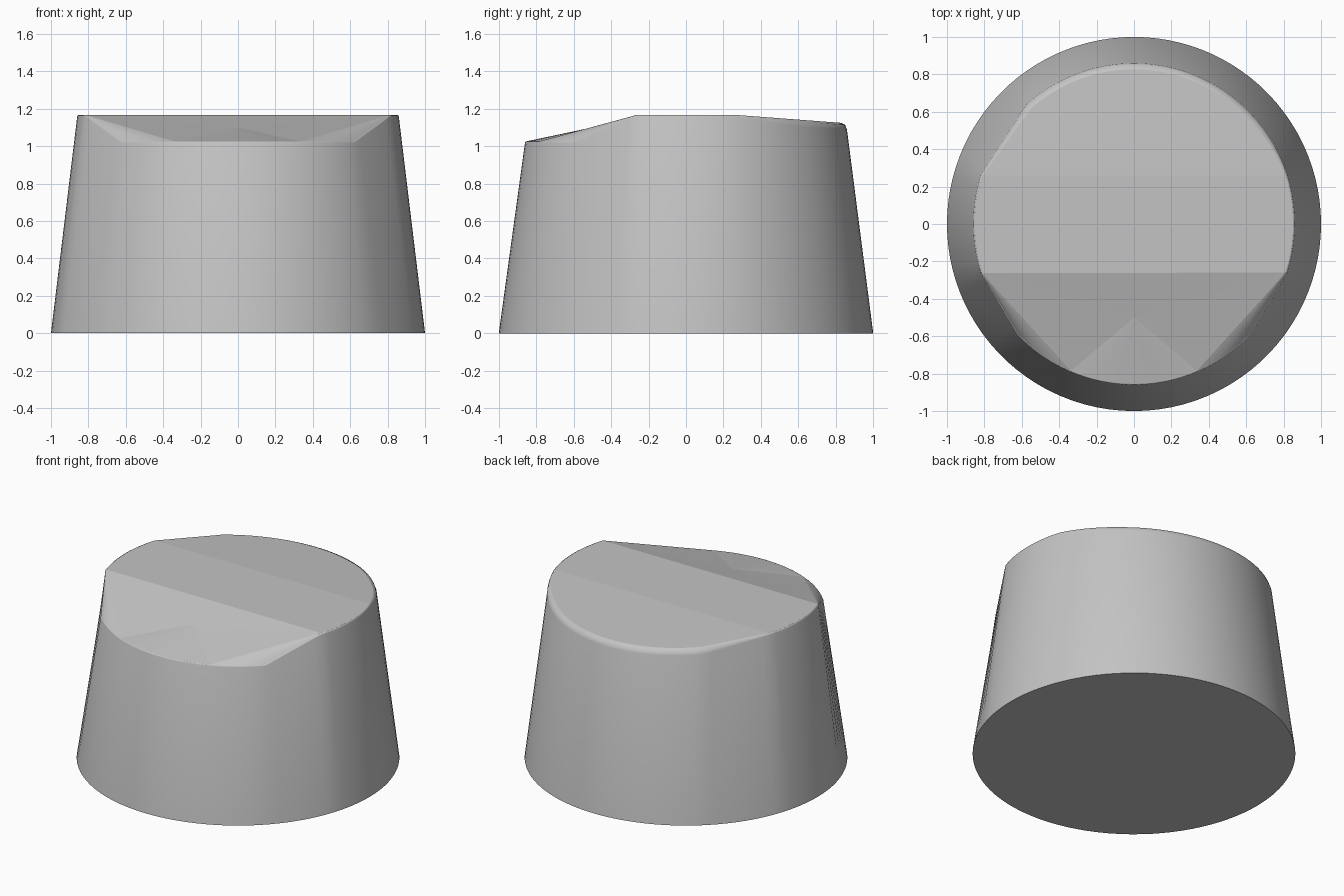
import bpy, bmesh, math

cube = bpy.data.objects.get("Cube")
if cube:
    bpy.data.objects.remove(cube, do_unlink=True)

TOP_R, TOP_Z, RIDGE_Y = 0.86, 1.167, 0.26
FRONT_Z, SIDE, CUT = 1.025, 17.8, 43.5


def polar(deg, r):
    a = math.radians(deg)
    return r * math.cos(a), r * math.sin(a)


def back_z(y):
    return TOP_Z - 0.075 * max(0, y - RIDGE_Y)


# Outline segments: start angle, end angle, steps, kind, straight edge
segments = [
    (-SIDE, SIDE, 10, "side", False),
    (SIDE, 48, 8, "back", False),
    (48, 132, 24, "back", False),
    (132, 180 - SIDE, 8, "back", True),
    (180 - SIDE, 180 + SIDE, 10, "side", False),
    (180 + SIDE, 180 + CUT, 7, "facet_down", True),
    (180 + CUT, 360 - CUT, 24, "front", False),
    (360 - CUT, 360 - SIDE, 7, "facet_up", True),
]

bm = bmesh.new()
base, rim, bend, inner = [], [], [], []
starts = []
for a0, a1, steps, kind, straight in segments:
    starts.append(len(base))
    p0, p1 = polar(a0, TOP_R), polar(a1, TOP_R)
    for i in range(steps):
        t = i / steps
        deg = a0 + (a1 - a0) * t
        x, y = polar(deg, TOP_R)
        if straight:
            x, y = (p0[k] + (p1[k] - p0[k]) * t for k in (0, 1))
        # Rim rounding is widest along the back
        d = 0.01
        if kind == "back":
            d += 0.028 * min(1, max(0, y - RIDGE_Y) / 0.35)
        elif kind != "side":
            d = 0.006
        z = {"side": TOP_Z, "back": back_z(y * (1 - d)), "front": FRONT_Z,
             "facet_down": TOP_Z + (FRONT_Z - TOP_Z) * t,
             "facet_up": FRONT_Z + (TOP_Z - FRONT_Z) * t}[kind]
        base.append(bm.verts.new((*polar(deg, 1), 0)))
        rim.append(bm.verts.new((x, y, z - d)))
        s = 1 - 0.3 * d
        bend.append(bm.verts.new((x * s, y * s, z - 0.3 * d)))
        s = 1 - d
        inner.append(bm.verts.new((x * s, y * s, z)))

# Tapered wall and rounded rim
n = len(base)
for low, high in ((base, rim), (rim, bend), (bend, inner)):
    for i in range(n):
        j = (i + 1) % n
        bm.faces.new((low[i], low[j], high[j], high[i])).smooth = True
bm.faces.new(base[::-1])

# Level band and sloping back panel
right_back, left_back = starts[1], starts[4]
left_front, arc, arc_end = starts[5], starts[6], starts[7]
bm.faces.new(inner[:right_back + 1] + inner[left_back:left_front + 1])
bm.faces.new(inner[right_back:left_back + 1])

# Dished front panel, fanned from both ridge ends and a centre point
centre = bm.verts.new((0, -0.5, 1.1))
left, right = inner[left_front], inner[0]
fan = 6
bm.faces.new(inner[left_front:arc + 2])
bm.faces.new(inner[arc_end - 1:] + [right])
for i in range(arc + 1, arc_end - 1):
    hub = left if i < arc + fan else right if i >= arc_end - fan else centre
    bm.faces.new((hub, inner[i], inner[i + 1]))
bm.faces.new((left, inner[arc + fan], centre))
bm.faces.new((centre, inner[arc_end - fan], right))
bm.faces.new((left, centre, right))
bmesh.ops.recalc_face_normals(bm, faces=bm.faces[:])

mesh = bpy.data.meshes.new("tapered_knob")
bm.to_mesh(mesh)
bm.free()
knob = bpy.data.objects.new("tapered_knob", mesh)
bpy.context.collection.objects.link(knob)

# Plain grey finish
grey = bpy.data.materials.new("plain_grey")
grey.use_nodes = True
colour = (0.55, 0.55, 0.55, 1)
grey.diffuse_color = colour
grey.node_tree.nodes["Principled BSDF"].inputs["Base Color"].default_value = colour
mesh.materials.append(grey)
